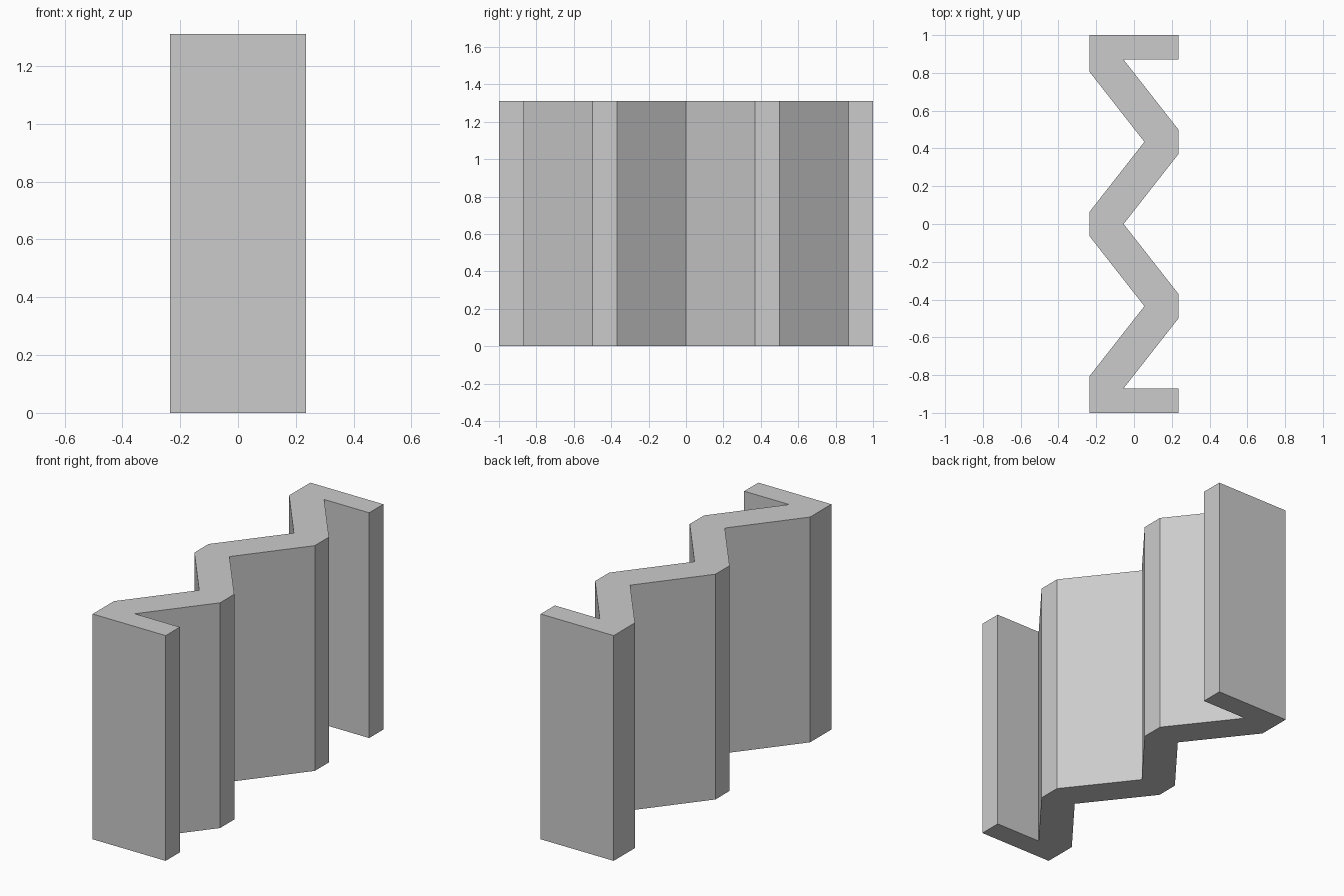
import bpy
import bmesh

cube = bpy.data.objects.get("Cube")
if cube:
    bpy.data.objects.remove(cube, do_unlink=True)

HEIGHT = 1.31
HALF_W = 0.235   # outer half width of the zigzag
INNER = 0.055    # reach of the inner corners

# Plain grey material
grey = bpy.data.materials.new("light_grey")
grey.use_nodes = True
colour = (0.6, 0.6, 0.6, 1.0)
grey.diffuse_color = colour
grey.node_tree.nodes["Principled BSDF"].inputs["Base Color"].default_value = colour

# Back half of each side of the plan, from the end flange to the middle
right_side = [(HALF_W, 1.0), (HALF_W, 0.87), (-INNER, 0.87),
              (HALF_W, 0.5), (HALF_W, 0.37)]
left_side = [(-HALF_W, 1.0), (-HALF_W, 0.805), (INNER, 0.435), (-HALF_W, 0.065)]


def mirrored(points):
    return [(x, -y) for x, y in reversed(points)]


# Full closed outline
outline = right_side + [(-INNER, 0.0)] + mirrored(right_side)
outline += list(reversed(left_side + mirrored(left_side)))

# Extrude the outline into the folded wall
bm = bmesh.new()
base = bm.faces.new([bm.verts.new((x, y, 0)) for x, y in outline])
result = bmesh.ops.extrude_face_region(bm, geom=[base], use_keep_orig=True)
top_verts = [g for g in result["geom"] if isinstance(g, bmesh.types.BMVert)]
bmesh.ops.translate(bm, verts=top_verts, vec=(0, 0, HEIGHT))
bmesh.ops.recalc_face_normals(bm, faces=bm.faces)

mesh = bpy.data.meshes.new("zigzag_wall")
bm.to_mesh(mesh)
bm.free()
mesh.materials.append(grey)
wall = bpy.data.objects.new("zigzag_wall", mesh)
bpy.context.collection.objects.link(wall)
